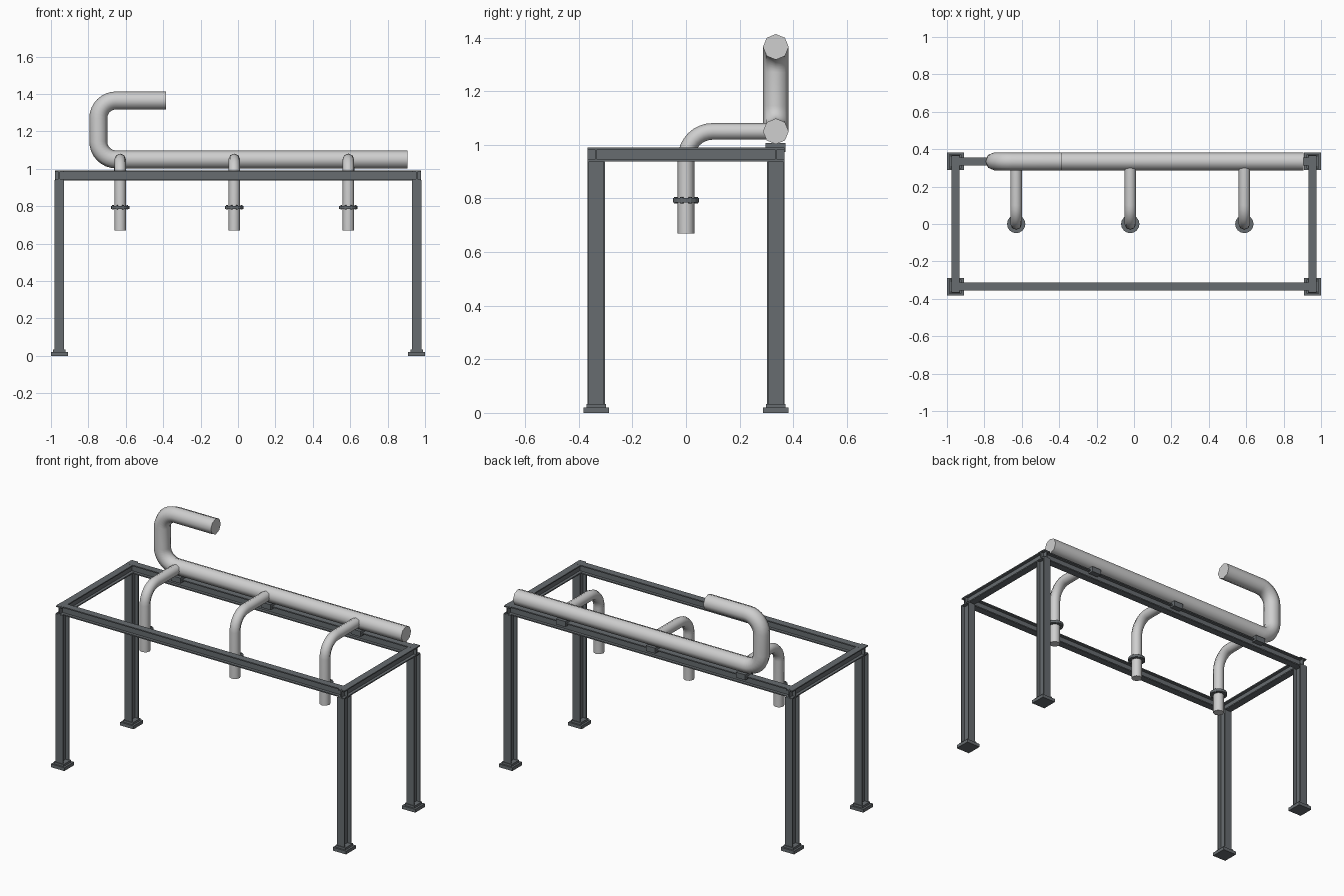
import bpy, bmesh, math
from mathutils import Vector, Matrix

if "Cube" in bpy.data.objects:
    bpy.data.objects.remove(bpy.data.objects["Cube"])


def material(name, rgb):
    m = bpy.data.materials.new(name)
    m.diffuse_color = (*rgb, 1)
    m.use_nodes = True
    m.node_tree.nodes["Principled BSDF"].inputs["Base Color"].default_value = m.diffuse_color
    return m


STEEL = material("dark steel", (0.135, 0.15, 0.16))
PIPE = material("light pipe grey", (0.62, 0.62, 0.62))


def finish(name, bm, mat, smooth=False):
    bmesh.ops.recalc_face_normals(bm, faces=bm.faces)
    me = bpy.data.meshes.new(name)
    bm.to_mesh(me)
    bm.free()
    me.materials.append(mat)
    ob = bpy.data.objects.new(name, me)
    bpy.context.collection.objects.link(ob)
    if smooth:
        bpy.ops.object.select_all(action='DESELECT')
        ob.select_set(True)
        bpy.context.view_layer.objects.active = ob
        bpy.ops.object.shade_smooth_by_angle(angle=math.radians(60))
    return ob


def box(bm, lo, hi):
    lo, hi = Vector(lo), Vector(hi)
    bmesh.ops.create_cube(bm, size=1, matrix=Matrix.Translation((lo + hi) / 2)
                          @ Matrix.Diagonal((*(hi - lo), 1)))


def i_beam(name, start, end, depth_dir, depth, width, flange, web):
    """Extrude an I profile from start to end; flanges face depth_dir."""
    start, end, d = Vector(start), Vector(end), Vector(depth_dir)
    w = (end - start).normalized().cross(d)
    a, b, h, k = width / 2, web / 2, depth / 2, depth / 2 - flange
    pts = [(-a, -h), (a, -h), (a, -k), (b, -k), (b, k), (a, k),
           (a, h), (-a, h), (-a, k), (-b, k), (-b, -k), (-a, -k)]
    bm = bmesh.new()
    face = bm.faces.new([bm.verts.new(start + w * u + d * v) for u, v in pts])
    ext = bmesh.ops.extrude_face_region(bm, geom=[face])
    bmesh.ops.translate(bm, vec=end - start,
                        verts=[v for v in ext["geom"] if isinstance(v, bmesh.types.BMVert)])
    bm.faces.new([v for v in reversed(face.verts)]) if not face.is_valid else None
    return finish(name, bm, STEEL)


def pipe(name, corners, normal, radius, bend, sides=8, steps=8):
    """Sweep a round section along a planar path with rounded corners."""
    c = [Vector(p) for p in corners]
    n = Vector(normal)
    path = [(c[0], (c[1] - c[0]).normalized())]
    for p, q, r in zip(c, c[1:], c[2:]):
        t0, t1 = (q - p).normalized(), (r - q).normalized()
        centre = q - t0 * bend + t1 * bend
        for i in range(steps + 1):
            a = math.pi / 2 * i / steps
            path.append((centre + bend * (t0 * math.sin(a) - t1 * math.cos(a)),
                         t0 * math.cos(a) + t1 * math.sin(a)))
    path.append((c[-1], (c[-1] - c[-2]).normalized()))
    bm = bmesh.new()
    rings = []
    for p, t in path:
        b = n.cross(t)
        rings.append([bm.verts.new(p + radius * (n * math.cos(a) + b * math.sin(a)))
                      for a in (2 * math.pi * i / sides for i in range(sides))])
    for r0, r1 in zip(rings, rings[1:]):
        for i in range(sides):
            j = (i + 1) % sides
            bm.faces.new((r0[i], r0[j], r1[j], r1[i]))
    bm.faces.new(rings[0])
    bm.faces.new(rings[-1])
    return finish(name, bm, PIPE, smooth=True)


CX, CY = 0.955, 0.335
BEAM_Z = 0.9635

# Columns with stepped base plates
for sx, side in ((-1, "left"), (1, "right")):
    for sy, end in ((-1, "front"), (1, "back")):
        x, y = sx * CX, sy * CY
        i_beam(f"{end}_{side}_column", (x, y, 0.03), (x, y, 0.94),
               (0, 1, 0), 0.066, 0.05, 0.006, 0.006)
        bm = bmesh.new()
        box(bm, (x - 0.045, y - 0.047, 0), (x + 0.045, y + 0.047, 0.02))
        box(bm, (x - 0.033, y - 0.037, 0.02), (x + 0.033, y + 0.037, 0.033))
        finish(f"{end}_{side}_base_plate", bm, STEEL)

# Top frame
for s, name in ((-1, "front"), (1, "back")):
    i_beam(f"{name}_beam", (-0.978, s * CY, BEAM_Z), (0.978, s * CY, BEAM_Z),
           (0, 0, 1), 0.053, 0.043, 0.007, 0.007)
for s, name in ((-1, "left"), (1, "right")):
    i_beam(f"{name}_beam", (s * CX, -0.367, BEAM_Z), (s * CX, 0.367, BEAM_Z),
           (0, 0, 1), 0.0525, 0.043, 0.007, 0.007)

# Header pipe with its return bend
pipe("header_pipe", [(0.905, CY, 1.05), (-0.747, CY, 1.05), (-0.747, CY, 1.365),
                     (-0.385, CY, 1.365)], (0, 1, 0), 0.048, 0.095)

# Branch pipes, bolted flanges and pipe supports
for i, x in enumerate((-0.63, -0.02, 0.59)):
    pipe(f"branch_pipe_{i + 1}", [(x, 0, 0.67), (x, 0, 1.05), (x, CY, 1.05)],
         (1, 0, 0), 0.031, 0.1)
    bm = bmesh.new()
    bmesh.ops.create_cone(bm, cap_ends=True, segments=16, radius1=0.049, radius2=0.049,
                          depth=0.016, matrix=Matrix.Translation((x, 0, 0.793)))
    for k in range(8):
        a = math.pi / 4 * (k + 0.5)
        bmesh.ops.create_cone(bm, cap_ends=True, segments=6, radius1=0.006, radius2=0.006,
                              depth=0.024, matrix=Matrix.Translation(
                                  (x + 0.041 * math.cos(a), 0.041 * math.sin(a), 0.793)))
    finish(f"branch_flange_{i + 1}", bm, STEEL)
    bm = bmesh.new()
    box(bm, (x - 0.032, 0.297, 0.973), (x + 0.032, 0.372, 1.006))
    finish(f"pipe_support_{i + 1}", bm, STEEL)
